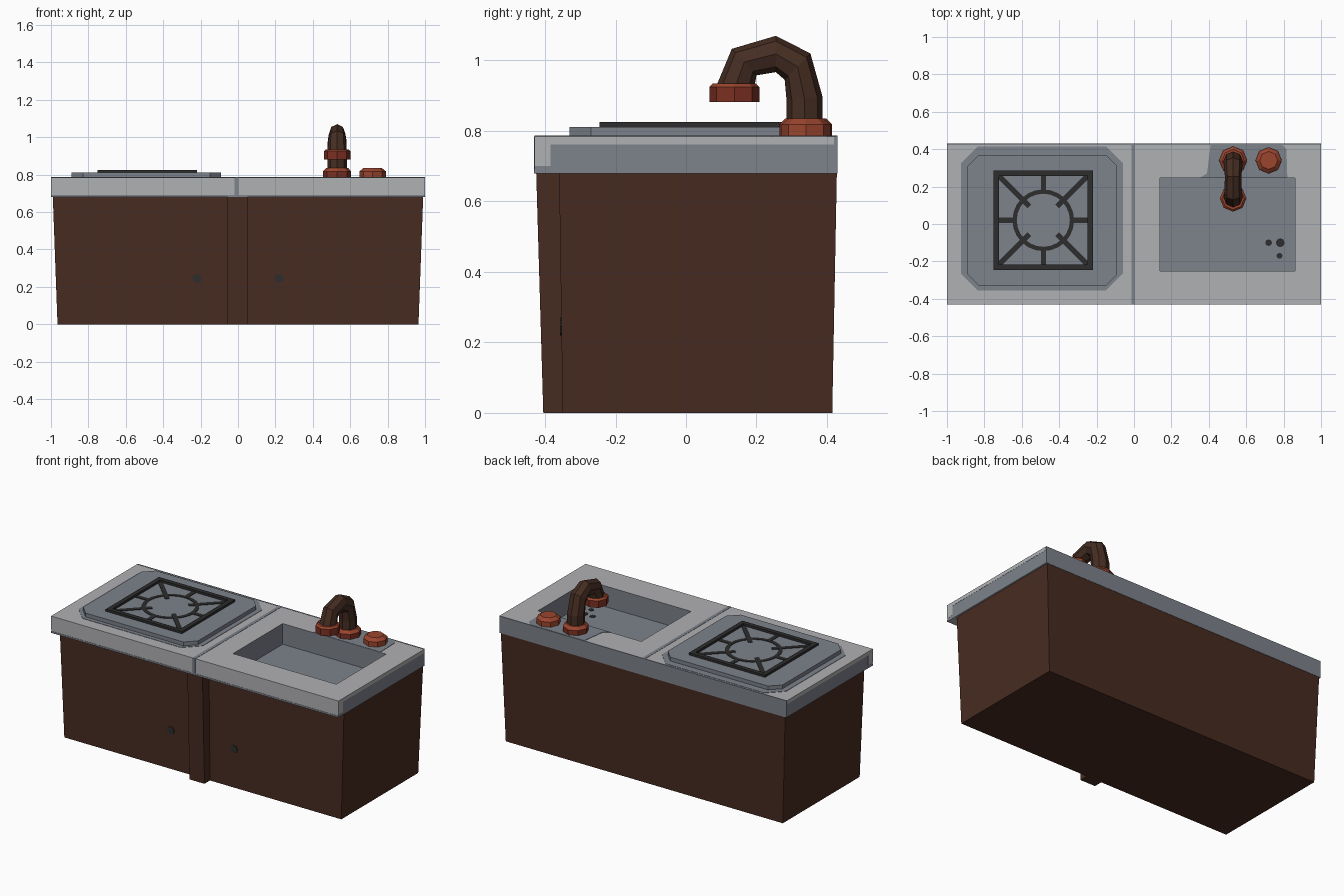
import bpy, bmesh, math
from mathutils import Vector

if "Cube" in bpy.data.objects:
    bpy.data.objects.remove(bpy.data.objects["Cube"])


def mat(name, hexcol):
    m = bpy.data.materials.new(name)
    c = [int(hexcol[i:i + 2], 16) / 255 for i in (0, 2, 4)]
    m.diffuse_color = [v / 12.92 if v <= 0.04045 else ((v + 0.055) / 1.055) ** 2.4 for v in c] + [1]
    m.use_nodes = True
    m.node_tree.nodes["Principled BSDF"].inputs["Base Color"].default_value = m.diffuse_color
    return m


BROWN = mat("dark wood", "472B21")
LIGHT = mat("light stone", "B0B1B3")
SLATE = mat("slate grey", "7D828B")
BLACK = mat("iron black", "2C2D2C")
PIPE = mat("pipe brown", "452D22")
RED = mat("dark rust", "7C3022")
RUST = mat("bright rust", "9A452E")


def finish(name, bm, mats, normals=True):
    if normals:
        bmesh.ops.recalc_face_normals(bm, faces=bm.faces)
    me = bpy.data.meshes.new(name)
    bm.to_mesh(me)
    bm.free()
    for m in mats:
        me.materials.append(m)
    ob = bpy.data.objects.new(name, me)
    bpy.context.collection.objects.link(ob)
    return ob


def loft(name, rings, mats, cap_start=True, cap_end=True, rule=None):
    """Skin a list of equal length point rings; rule(i) gives the band colour."""
    bm = bmesh.new()
    vs = [[bm.verts.new(p) for p in r] for r in rings]
    n = len(vs[0])
    for i in range(len(vs) - 1):
        for k in range(n):
            f = bm.faces.new((vs[i][k], vs[i][(k + 1) % n], vs[i + 1][(k + 1) % n], vs[i + 1][k]))
            f.material_index = rule(i) if rule else 0
    if cap_start:
        bm.faces.new(vs[0][::-1])
    if cap_end:
        f = bm.faces.new(vs[-1])
        f.material_index = rule(len(vs) - 1) if rule else 0
    return finish(name, bm, mats)


def rect(x0, x1, y0, y1, z):
    return [(x0, y0, z), (x1, y0, z), (x1, y1, z), (x0, y1, z)]


def chamfered(x0, x1, y0, y1, c, z):
    return [(x0 + c, y0, z), (x1 - c, y0, z), (x1, y0 + c, z), (x1, y1 - c, z),
            (x1 - c, y1, z), (x0 + c, y1, z), (x0, y1 - c, z), (x0, y0 + c, z)]


def ngon(x, y, r, z, n=8):
    return [(x + r * math.cos(2 * math.pi * k / n), y + r * math.sin(2 * math.pi * k / n), z) for k in range(n)]


def box(name, x0, x1, y0, y1, z0, z1, m):
    return loft(name, [rect(x0, x1, y0, y1, z0), rect(x0, x1, y0, y1, z1)], [m])


def bar(name, a, b, w, z0, z1, m):
    a, b = Vector(a), Vector(b)
    d = (b - a).normalized() * w / 2
    p = Vector((-d.y, d.x))
    q = [a - p, b - p, b + p, a + p]
    return loft(name, [[(v.x, v.y, z) for v in q] for z in (z0, z1)], [m])


TOP, LOW = 0.785, 0.68

# Cabinet, tapering toward the floor, and its centre post
loft("cabinet", [rect(-.965, .965, -.35, .415, 0), rect(-.99, .99, -.36, .428, LOW)], [BROWN], cap_end=False)
loft("centre_post", [rect(-.055, .05, -.405, -.34, 0), rect(-.055, .05, -.425, -.34, LOW)], [BROWN])

# Painted door handles
for s in (-1, 1):
    ring = ngon(s * .22, .245, .025, 0)
    loft("door_handle", [[(x, y, z) for x, z, _ in ring] for y in (-.351, -.358)], [BLACK])

# Counter: overhanging slab with the sink basin sunk into it
bm = bmesh.new()
levels = [rect(-.99, .99, -.36, .428, LOW), rect(-1, 1, -.43, .43, LOW), rect(-1, 1, -.43, .43, TOP),
          rect(.14, .86, -.25, .245, TOP), rect(.14, .86, -.25, .245, .655)]
vs = [[bm.verts.new(p) for p in r] for r in levels]
for i in range(4):
    for k in range(4):
        f = bm.faces.new((vs[i][k], vs[i][(k + 1) % 4], vs[i + 1][(k + 1) % 4], vs[i + 1][k]))
        # slate on side and back edges and in the basin
        f.material_index = 1 if i == 3 or (i == 1 and k > 0) else 0
bm.faces.new(vs[4]).material_index = 1
finish("counter", bm, [LIGHT, SLATE], normals=False)

# Worn colour patches on the counter
for s in (-1, 1):
    a, b = sorted((s * .999, s * 1.001))
    box("side_light_edge", a, b, -.43, .42, .762, TOP, LIGHT)
    box("side_light_corner", a, b, -.43, -.385, .70, .762, LIGHT)
box("front_worn_edge", -1, 1, -.4315, -.429, LOW, .691, SLATE)
box("front_seam", -.018, .004, -.4315, -.429, LOW, TOP, SLATE)
box("top_seam", -.014, .006, -.43, .43, TOP - .001, TOP + .0015, SLATE)
box("back_worn_edge", -1, 1, .422, .43, TOP - .001, TOP + .001, SLATE)
loft("stove_patch", [chamfered(-.925, -.06, -.355, .415, .09, z) for z in (TOP - .001, TOP + .002)], [SLATE])
patch = [(.35, .246), (.82, .246), (.815, .4), (.79, .425), (.41, .425), (.39, .27)]
loft("tap_patch", [[(x, y, z) for x, y in patch] for z in (TOP - .001, TOP + .002)], [SLATE])

# Drain holes
for x, y, r in ((.72, -.1, .018), (.782, -.1, .024), (.778, -.17, .016)):
    loft("drain_hole", [ngon(x, y, r, z) for z in (.654, .658)], [BLACK])

# Stove plate
loft("stove_plate", [chamfered(-.89, -.09, -.33, .37, .06, z) for z in (TOP, .811)], [SLATE])

# Grate: raised square frame with a flat ring and spokes
cx, cy, h, w = -.485, .02, .265, .028
g0, g1 = .81, .825
for s in (-1, 1):
    y = cy + s * (h - w / 2)
    x = cx + s * (h - w / 2)
    box("grate_rail", cx - h, cx + h, y - w / 2, y + w / 2, g0, g1, BLACK)
    box("grate_rail", x - w / 2, x + w / 2, cy - h + w, cy + h - w, g0, g1, BLACK)
p0, p1 = .81, .814
loft("grate_ring", [ngon(cx, cy, r, z, 24) for r, z in ((.142, p0), (.165, p0), (.165, p1), (.142, p1), (.142, p0))],
     [BLACK], False, False)
for k in range(8):
    a = k * math.pi / 4
    d = Vector((math.cos(a), math.sin(a)))
    c = Vector((cx, cy))
    inner, outer = (.105, .345) if k % 2 else (.15, .245)
    bar("grate_spoke", c + d * inner, c + d * outer, .027, p0, p1 + .0005, BLACK)

# Tap: curved octagonal pipe, given as outer y, z, inner y, z and half width
path = [(.388, .80, .285, .80, .052), (.388, .895, .285, .89, .052), (.353, 1.02, .28, .945, .05),
        (.255, 1.07, .255, .967, .044), (.13, 1.033, .2, .958, .047), (.085, .925, .193, .92, .052)]
rings = []
for oy, oz, iy, iz, hw in path:
    o, i, ring = Vector((.53, oy, oz)), Vector((.53, iy, iz)), []
    for k in range(8):
        a = k * math.pi / 4
        ring.append((o + i) / 2 + (o - i) / 2 * math.cos(a) + Vector((hw * math.sin(a), 0, 0)))
    rings.append(ring)
loft("tap_pipe", rings, [PIPE])


# Collars and the tap knob: octagonal, with a narrower top
def collar(name, x, y, r, z0, z1, z2, top, mats):
    loft(name, [ngon(x, y, r, z0), ngon(x, y, r, z1), ngon(x, y, top, z2)], mats, rule=lambda i: min(i, 1))


collar("tap_base", .53, .34, .075, TOP, .818, .836, .058, [RED, RUST])
collar("tap_spout", .53, .137, .071, .882, .925, .935, .06, [RED, RUST])
collar("tap_knob", .72, .34, .07, TOP, .818, .836, .048, [RUST, RUST])
